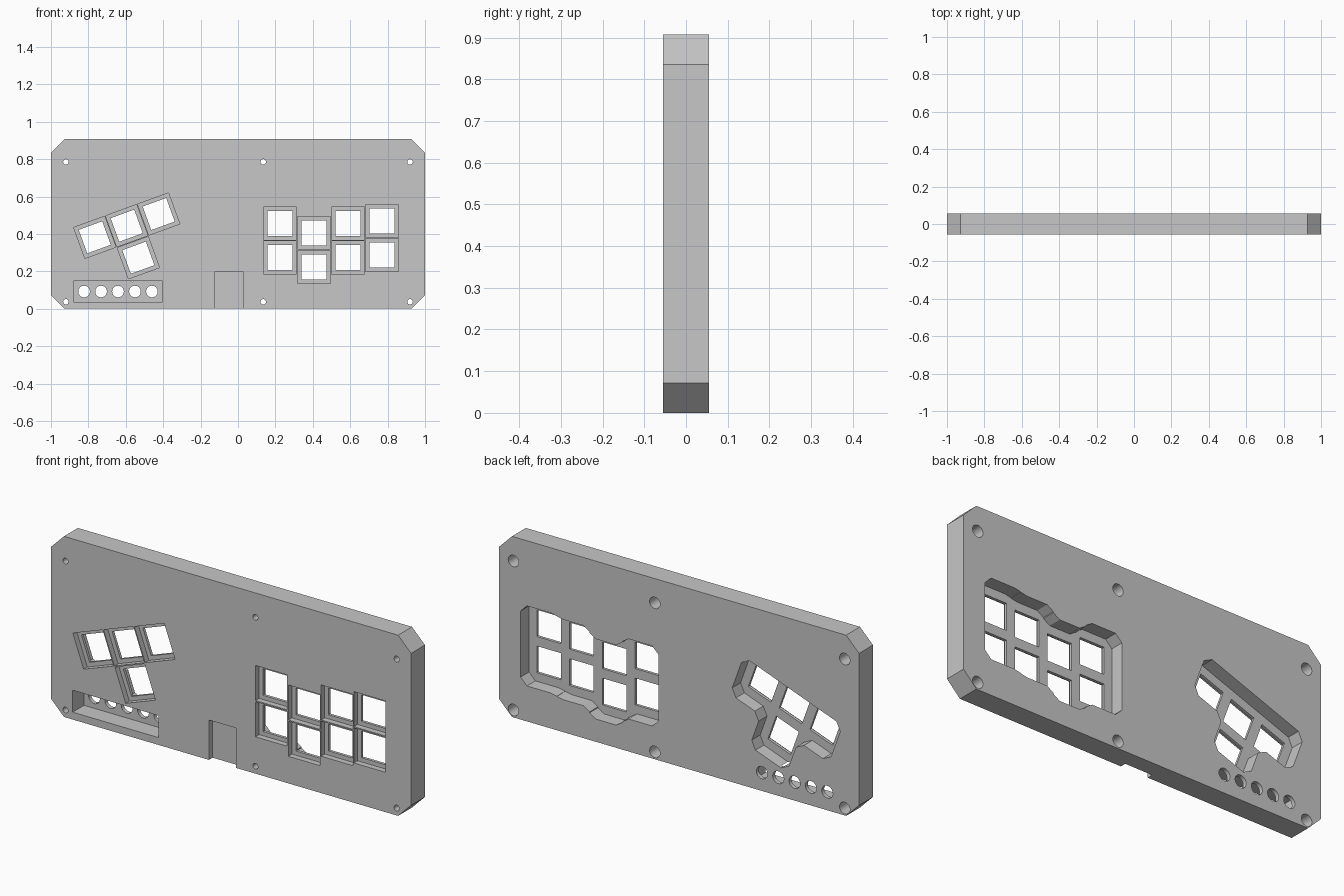
import bpy, bmesh, math
from mathutils import Matrix, Vector

default = bpy.data.objects.get("Cube")
if default:
    bpy.data.objects.remove(default, do_unlink=True)

FRONT, BACK = -0.055, 0.055
RECESS = FRONT + 0.029       # floor of the front key recesses
POCKET = RECESS + 0.0143     # floor of the rear switch pockets
OUT = 0.02                   # overshoot so cutters pass the surface
PITCH = 0.182

grey = bpy.data.materials.new("light grey plastic")
grey.use_nodes = True
colour = (0.57, 0.57, 0.57, 1)
grey.diffuse_color = colour
grey.node_tree.nodes["Principled BSDF"].inputs["Base Color"].default_value = colour


def rect(x0, z0, x1, z1):
    return [(x0, z0), (x1, z0), (x1, z1), (x0, z1)]


def circle(x, z, r, n=32):
    return [(x + r * math.cos(i * math.tau / n), z + r * math.sin(i * math.tau / n))
            for i in range(n)]


def square(x, z, size, angle):
    turn = Matrix.Rotation(angle, 2)
    h = size / 2
    return [tuple(Vector((x, z)) + turn @ Vector(p)) for p in rect(-h, -h, h, h)]


def chamfer(points, c):
    """Cut every corner of an outline, limited by the edge lengths."""
    result = []
    for i, p in enumerate(points):
        p = Vector(p)
        for q in (points[i - 1], points[(i + 1) % len(points)]):
            edge = Vector(q) - p
            result.append(tuple(p + edge.normalized() * min(c, edge.length * 0.45)))
    return result


def prisms(name, outlines, y0, y1):
    """Extrude x-z outlines from y0 to y1 into one object."""
    bm = bmesh.new()
    for outline in outlines:
        face = bm.faces.new([bm.verts.new((x, y0, z)) for x, z in outline])
        ext = bmesh.ops.extrude_face_region(bm, geom=[face])["geom"]
        bmesh.ops.translate(bm, vec=(0, y1 - y0, 0),
                            verts=[g for g in ext if isinstance(g, bmesh.types.BMVert)])
    bmesh.ops.recalc_face_normals(bm, faces=bm.faces)
    mesh = bpy.data.meshes.new(name)
    bm.to_mesh(mesh)
    bm.free()
    mesh.materials.append(grey)
    obj = bpy.data.objects.new(name, mesh)
    bpy.context.collection.objects.link(obj)
    return obj


# Main plate with cut corners
panel = prisms("controller_panel", [chamfer(rect(-1, 0, 1, 0.907), 0.072)], FRONT, BACK)
bpy.context.view_layer.objects.active = panel
panel.select_set(True)


def cut(name, outlines, y0, y1):
    cutter = prisms(name, outlines, y0, y1)
    cutter.hide_render = True
    mod = panel.modifiers.new(name, "BOOLEAN")
    mod.operation, mod.solver, mod.object = "DIFFERENCE", "EXACT", cutter
    bpy.ops.object.modifier_apply(modifier=name)
    bpy.data.objects.remove(cutter, do_unlink=True)


# Key positions: four staggered columns and a tilted group of four
upper_rows = (0.455, 0.406, 0.455, 0.47)
keys = []
for i, z in enumerate(upper_rows):
    x = 0.224 + PITCH * i
    keys += [(x, z, 0), (x, z - PITCH, 0)]

TILT = math.radians(20)
turn = Matrix.Rotation(TILT, 2)
pivot = Vector((-0.595, 0.444))
for u, v in ((-1, 0), (0, 0), (1, 0), (0, -1)):
    p = pivot + turn @ Vector((u, v)) * PITCH
    keys.append((p.x, p.y, TILT))

# Rear pocket outlines that follow both key groups
half = 0.11
tops, bottoms = [], []
for i, z in enumerate(upper_rows):
    x = 0.224 + PITCH * i
    left = x - (half if i == 0 else PITCH / 2)
    right = x + (half if i == 3 else PITCH / 2)
    tops += [(left, z + half), (right, z + half)]
    bottoms += [(left, z - PITCH - half), (right, z - PITCH - half)]
column_pocket = bottoms + tops[::-1]

wide, low = PITCH + half, -PITCH - half
tee = [(-wide, half), (-wide, -half), (-half, -half), (-half, low),
       (half, low), (half, -half), (wide, -half), (wide, half)]
tilted_pocket = [tuple(pivot + turn @ Vector(p)) for p in tee]

cut("switch_pockets", [chamfer(column_pocket, 0.035), chamfer(tilted_pocket, 0.035)],
    POCKET, BACK + OUT)
cut("key_recesses", [square(x, z, 0.176, a) for x, z, a in keys], FRONT - OUT, RECESS)
cut("key_openings", [square(x, z, 0.134, a) for x, z, a in keys],
    RECESS - 0.01, POCKET + 0.01)

# Small button slot with a row of round holes through its floor
cut("button_slot", [rect(-0.88, 0.037, -0.404, 0.147)], FRONT - OUT, 0.035)
cut("button_holes", [circle(-0.823 + 0.0907 * i, 0.092, 0.031) for i in range(5)],
    0.02, BACK + OUT)

# Shallow notch at the lower edge
cut("board_notch", [rect(-0.123, -0.05, 0.027, 0.2)], FRONT - OUT, FRONT + 0.029)

# Screw holes, widened from the rear
screws = [(x, z) for x in (-0.92, 0.135, 0.92) for z in (0.037, 0.785)]
cut("screw_holes", [circle(x, z, 0.0145) for x, z in screws], FRONT - OUT, BACK + OUT)
cut("screw_counterbores", [circle(x, z, 0.029) for x, z in screws],
    BACK - 0.075, BACK + OUT)

bpy.ops.object.shade_smooth_by_angle(angle=math.radians(30))
